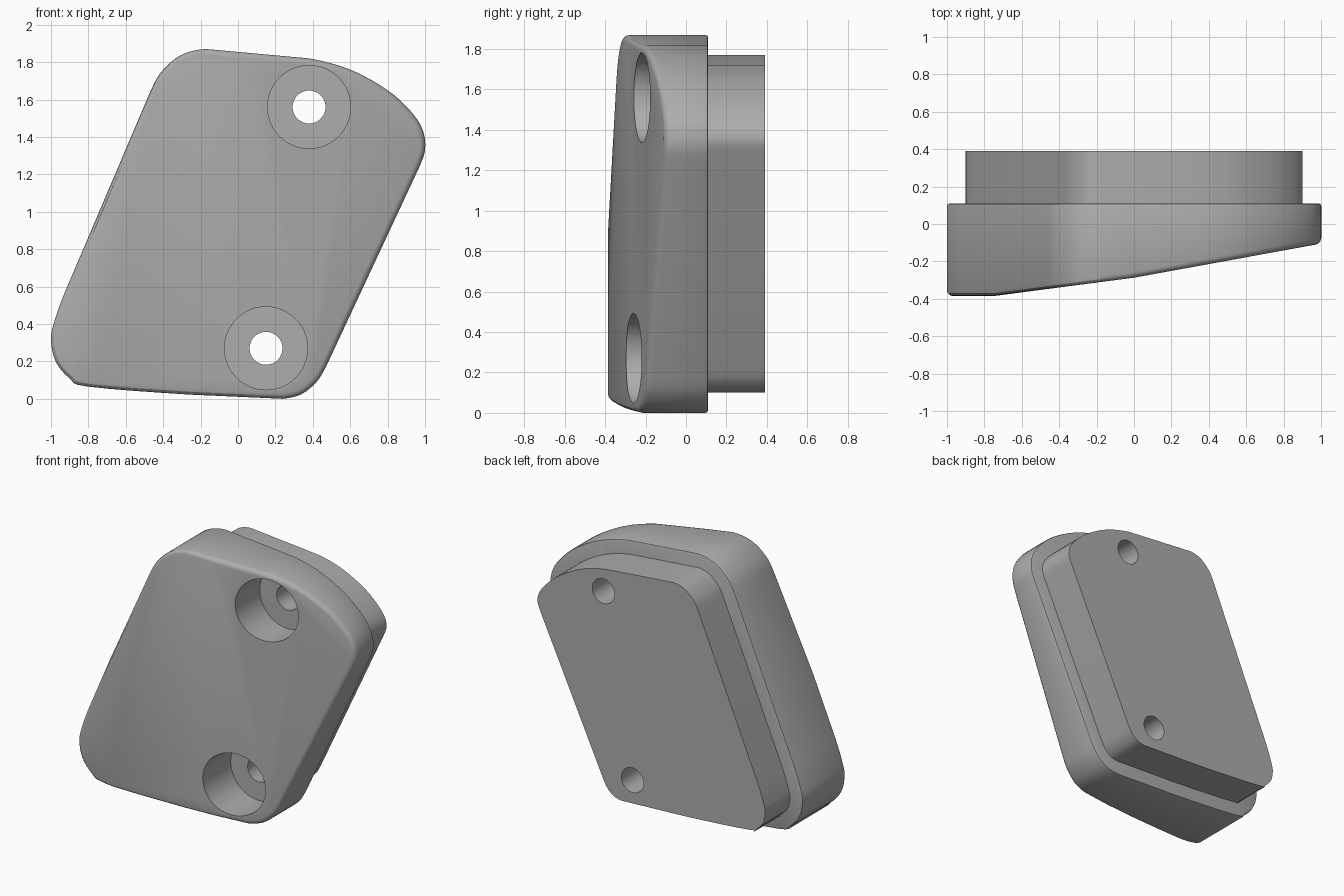
import bpy, bmesh, math
from mathutils import Vector

default = bpy.data.objects.get("Cube")
if default:
    bpy.data.objects.remove(default, do_unlink=True)

grey = bpy.data.materials.new("plain grey")
grey.use_nodes = True
colour = (0.42, 0.42, 0.42, 1)
grey.diffuse_color = colour
grey.node_tree.nodes["Principled BSDF"].inputs["Base Color"].default_value = colour

# Outline of the cover in x, z: each rounded corner, straight sides between
CORNERS = [
    [(-0.47, 1.64), (-0.42, 1.735), (-0.34, 1.815), (-0.26, 1.855), (-0.17, 1.87)],
    [(0.38, 1.82), (0.6, 1.76), (0.8, 1.65), (0.93, 1.53), (0.99, 1.43), (1.0, 1.33), (0.97, 1.24)],
    [(0.47, 0.17), (0.42, 0.09), (0.34, 0.025), (0.24, 0.0)],
    [(-0.25, 0.022), (-0.8, 0.065), (-0.9, 0.11), (-0.975, 0.2), (-1.0, 0.32), (-0.98, 0.42), (-0.93, 0.56)],
]
SEAMS = [-0.75, 0.0]
STEPS = 4


def smooth_outline():
    """Spline through the corner points, leaving the long sides straight."""
    pts = []
    for n, corner in enumerate(CORNERS):
        c = [Vector(p) for p in corner]
        before = Vector(CORNERS[n - 1][-1])
        after = Vector(CORNERS[(n + 1) % len(CORNERS)][0])
        # Short end tangents aligned with the neighbouring sides
        first = c[0] + (before - c[0]).normalized() * (c[1] - c[0]).length
        last = c[-1] + (after - c[-1]).normalized() * (c[-1] - c[-2]).length
        p = [first] + c + [last]
        for i in range(1, len(c)):
            a, b, d, e = p[i - 1:i + 3]
            for s in range(STEPS):
                t = s / STEPS
                pts.append(0.5 * (2 * b + (d - a) * t + (2 * a - 5 * b + 4 * d - e) * t * t
                                  + (3 * b - a - 3 * d + e) * t ** 3))
        pts.append(c[-1])
    return pts


def inset(pts, amount):
    out = []
    for i, p in enumerate(pts):
        a = (p - pts[i - 1]).normalized()
        b = (pts[(i + 1) % len(pts)] - p).normalized()
        na, nb = Vector((a.y, -a.x)), Vector((b.y, -b.x))
        out.append(p + (na + nb) * amount / (1 + na.dot(nb)))
    return out


def front_y(x):
    """Sloping front face, thick on the right and thin on the left."""
    if x < SEAMS[0]:
        return -0.385
    if x < SEAMS[1]:
        return -0.287 + x * 0.131
    return -0.287 + x * 0.182


def build(name, rings, sloped=False):
    """Loft (inset, y) rings; a sloped part has its negative y rings follow the front."""
    bm = bmesh.new()
    outline = smooth_outline()
    loops = [[bm.verts.new((p.x, y, p.y)) for p in inset(outline, d)] for d, y in rings]
    for a, b in zip(loops, loops[1:]):
        for i in range(len(a)):
            bm.faces.new((a[i - 1], a[i], b[i], b[i - 1]))
    bm.faces.new(loops[0])
    bm.faces.new(loops[-1])
    if sloped:
        for x in SEAMS:
            bmesh.ops.bisect_plane(bm, geom=bm.verts[:] + bm.edges[:] + bm.faces[:],
                                   plane_co=(x, 0, 0), plane_no=(1, 0, 0))
        for v in bm.verts:
            if v.co.y < -0.5:
                v.co.y += 1 + front_y(v.co.x)
    bmesh.ops.recalc_face_normals(bm, faces=bm.faces)
    mesh = bpy.data.meshes.new(name)
    bm.to_mesh(mesh)
    bm.free()
    mesh.materials.append(grey)
    obj = bpy.data.objects.new(name, mesh)
    bpy.context.collection.objects.link(obj)
    return obj


def drill(obj, x, z, radius, y_start, y_end):
    bpy.ops.mesh.primitive_cylinder_add(vertices=48, radius=radius, depth=y_end - y_start,
                                        location=(x, (y_start + y_end) / 2, z),
                                        rotation=(math.pi / 2, 0, 0))
    cutter = bpy.context.object
    cutter.data.materials.append(grey)
    mod = obj.modifiers.new("hole", 'BOOLEAN')
    mod.operation = 'DIFFERENCE'
    mod.solver = 'EXACT'
    mod.object = cutter
    bpy.context.view_layer.objects.active = obj
    bpy.ops.object.modifier_apply(modifier=mod.name)
    bpy.data.objects.remove(cutter, do_unlink=True)


# Wedge-shaped cover with softened rims
cover = build("cover_body", [(0.03, -1.0), (0.015, -0.996), (0.004, -0.985), (0, -0.97),
                             (0, 0.095), (0.004, 0.106), (0.015, 0.11)], sloped=True)
# Smaller plug standing out of the back
plug = build("rear_plug", [(0.1, 0.11), (0.1, 0.39)])

# Counterbored screw holes
for x, z in [(0.38, 1.56), (0.15, 0.27)]:
    drill(cover, x, z, 0.222, -0.7, 0.02)
    for part in (cover, plug):
        drill(part, x, z, 0.088, -0.7, 0.7)

for part in (cover, plug):
    bpy.ops.object.select_all(action='DESELECT')
    part.select_set(True)
    bpy.context.view_layer.objects.active = part
    bpy.ops.object.shade_smooth_by_angle(angle=math.radians(30))
